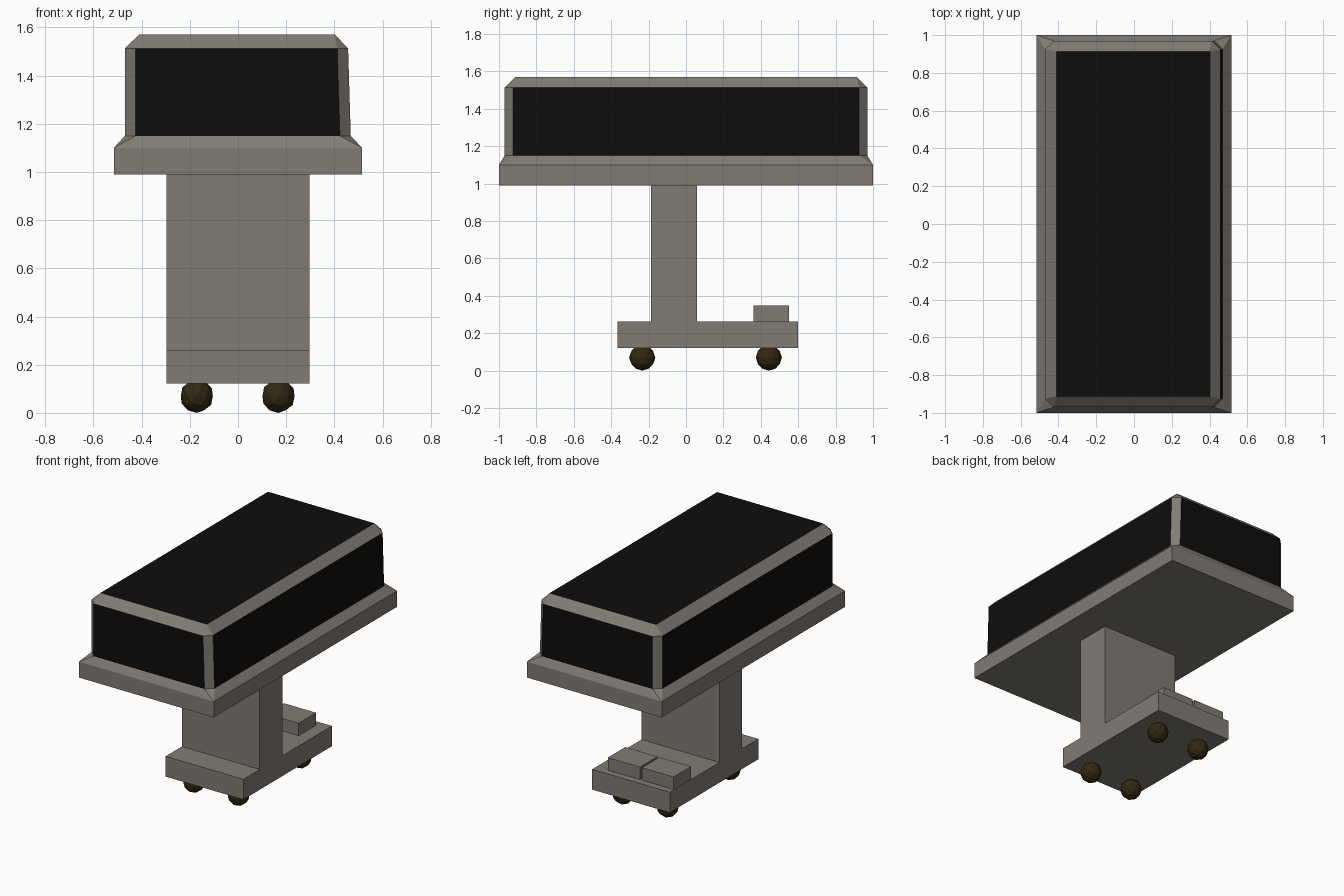
import bpy, bmesh

if "Cube" in bpy.data.objects:
    bpy.data.objects.remove(bpy.data.objects["Cube"])


def material(name, rgb):
    m = bpy.data.materials.new(name)
    m.diffuse_color = (*rgb, 1)
    m.use_nodes = True
    m.node_tree.nodes["Principled BSDF"].inputs["Base Color"].default_value = m.diffuse_color
    return m


GREY = material("warm grey", (0.22, 0.198, 0.175))
BLACK = material("black panel", (0.004, 0.004, 0.004))
BROWN = material("dark brown", (0.032, 0.021, 0.006))


def add_object(name, bm, mats):
    bmesh.ops.recalc_face_normals(bm, faces=bm.faces)
    mesh = bpy.data.meshes.new(name)
    bm.to_mesh(mesh)
    bm.free()
    for m in mats:
        mesh.materials.append(m)
    obj = bpy.data.objects.new(name, mesh)
    bpy.context.collection.objects.link(obj)
    return obj


def box(name, x, y, z):
    bm = bmesh.new()
    bmesh.ops.create_cube(bm, size=1)
    for v in bm.verts:
        v.co = [a + (b - a) * (c + 0.5) for (a, b), c in zip((x, y, z), v.co)]
    return add_object(name, bm, [GREY])


def ring(bm, x0, x1, y, z, c):
    """Rectangle with corners cut by c (cut of 0 is merged later)."""
    pts = [(x0 + c, -y), (x1 - c, -y), (x1, -y + c), (x1, y - c),
           (x1 - c, y), (x0 + c, y), (x0, y - c), (x0, -y + c)]
    return [bm.verts.new((px, py, z)) for px, py in pts]


# Table top: tray, sloped rim, panelled body with cut edges, top panel
bm = bmesh.new()
rings = [ring(bm, *r) for r in (
    (-0.515, 0.515, 1.0, 0.99, 0),
    (-0.515, 0.515, 1.0, 1.10, 0),
    (-0.47, 0.468, 0.97, 1.15, 0.045),
    (-0.47, 0.457, 0.97, 1.513, 0.045),
    (-0.41, 0.402, 0.913, 1.57, 0))]
bm.faces.new(rings[0])
bm.faces.new(rings[-1]).material_index = 1
for band, (a, b) in enumerate(zip(rings, rings[1:])):
    for i in range(8):
        j = (i + 1) % 8
        f = bm.faces.new((a[i], a[j], b[j], b[i]))
        # black panels fill the four broad walls, corner posts stay grey
        f.material_index = int(band == 2 and i % 2 == 0)
bmesh.ops.remove_doubles(bm, verts=bm.verts, dist=0.0005)
add_object("table_top", bm, [GREY, BLACK])

# Pedestal and foot
box("column", (-0.297, 0.297), (-0.187, 0.06), (0.26, 0.99))
box("foot", (-0.297, 0.297), (-0.365, 0.60), (0.122, 0.262))

# Two foot pedals
box("pedal_right", (-0.035, 0.21), (0.362, 0.552), (0.262, 0.348))
box("pedal_left", (-0.292, -0.05), (0.362, 0.552), (0.262, 0.348))

# Ball casters
for side, x in (("left", -0.171), ("right", 0.168)):
    for end, y in (("front", -0.234), ("back", 0.443)):
        bm = bmesh.new()
        bmesh.ops.create_icosphere(bm, subdivisions=2, radius=0.07)
        bmesh.ops.translate(bm, verts=bm.verts, vec=(x, y, 0.07))
        add_object(f"caster_{end}_{side}", bm, [BROWN])
